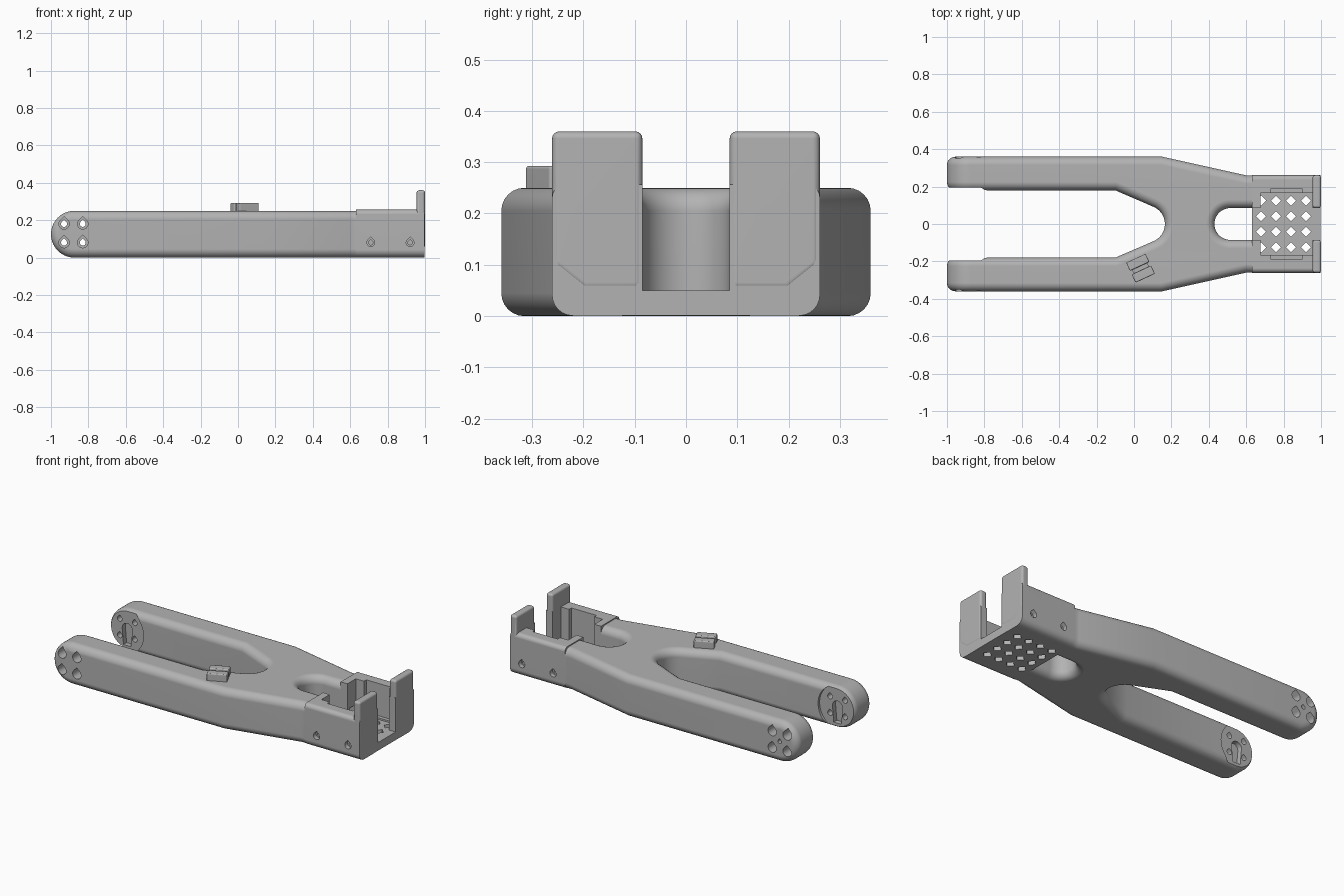
import bpy, bmesh, math
from mathutils import Matrix, Vector

old = bpy.data.objects.get("Cube")
if old:
    bpy.data.objects.remove(old, do_unlink=True)

grey = bpy.data.materials.new("plain grey")
grey.use_nodes = True
grey.diffuse_color = (0.45, 0.45, 0.45, 1)
grey.node_tree.nodes["Principled BSDF"].inputs["Base Color"].default_value = (0.45, 0.45, 0.45, 1)

PLACE = {"x": lambda a, b, t: (t, a, b),
         "y": lambda a, b, t: (a, t, b),
         "z": lambda a, b, t: (a, b, t)}


def prism(name, pts, axis, lo, hi):
    """Extrude a closed outline along one axis."""
    bm = bmesh.new()
    rings = [[bm.verts.new(PLACE[axis](a, b, t)) for a, b in pts] for t in (lo, hi)]
    n = len(pts)
    for ring in rings:
        bm.faces.new(ring)
    for i in range(n):
        j = (i + 1) % n
        bm.faces.new((rings[0][i], rings[0][j], rings[1][j], rings[1][i]))
    bmesh.ops.recalc_face_normals(bm, faces=bm.faces)
    mesh = bpy.data.meshes.new(name)
    bm.to_mesh(mesh)
    bm.free()
    mesh.materials.append(grey)
    ob = bpy.data.objects.new(name, mesh)
    bpy.context.collection.objects.link(ob)
    return ob


def rect(a0, a1, b0, b1):
    return [(a0, b0), (a1, b0), (a1, b1), (a0, b1)]


def arc(cx, cy, r, start, end, n):
    angles = [math.radians(start + (end - start) * i / n) for i in range(n + 1)]
    return [(cx + r * math.cos(t), cy + r * math.sin(t)) for t in angles]


def teardrop(x, z, r):
    return arc(x, z, r, 135, 405, 18) + [(x, z + r * 1.41)]


def apply(ob, mod):
    bpy.context.view_layer.objects.active = ob
    bpy.ops.object.modifier_apply(modifier=mod.name)


def bevel(ob, width, segments, angle=50):
    mod = ob.modifiers.new("round", "BEVEL")
    mod.width, mod.segments = width, segments
    mod.limit_method, mod.angle_limit = "ANGLE", math.radians(angle)
    mod.use_clamp_overlap = False
    apply(ob, mod)


def combine(ob, other, operation):
    mod = ob.modifiers.new("combine", "BOOLEAN")
    mod.operation, mod.object, mod.solver = operation, other, "EXACT"
    apply(ob, mod)
    bpy.data.objects.remove(other, do_unlink=True)


def cut(ob, pts, axis, lo, hi):
    combine(ob, prism("cutter", pts, axis, lo, hi), "DIFFERENCE")


# Forked body: plan outline crossed with a round-ended side outline
upper = [(1.2, 0.26), (0.6, 0.26), (0.15, 0.36), (-1.1, 0.36), (-1.1, 0.18), (-0.1, 0.18)]
lower = [(x, -y) for x, y in reversed(upper)]
crotch = arc(0.065, 0, 0.1, 65, -65, 18)
slot = [(1.2, -0.085)] + arc(0.515, 0, 0.085, 270, 90, 24) + [(1.2, 0.085)]
body = prism("forked_body", upper + crotch + lower + slot, "z", -0.1, 0.4)
side = arc(-0.875, 0.125, 0.125, 90, 270, 28) + [(1.3, 0), (1.3, 0.25)]
combine(body, prism("side_outline", side, "y", -0.6, 0.6), "INTERSECT")
bevel(body, 0.045, 6)

# Square end box with rounded long edges
R = 0.04
section = (arc(-0.221, R + 0.001, R, 180, 270, 6) + arc(0.221, R + 0.001, R, 270, 360, 6)
           + arc(0.236, 0.231, 0.025, 0, 90, 5) + arc(-0.236, 0.231, 0.025, 90, 180, 5))
combine(body, prism("end_box", section, "x", 0.63, 1.1), "UNION")
cut(body, rect(-0.5, 0.5, -0.2, 0.6), "x", 0.998, 1.4)

# Pocket, side grooves and front opening
cut(body, rect(0.675, 0.955, -0.165, 0.165), "z", 0.05, 0.6)
cut(body, rect(0.73, 0.9, -0.187, 0.187), "z", 0.06, 0.6)
cut(body, rect(0.6, 1.3, -0.085, 0.085), "z", 0.05, 0.6)

# Upright end posts
for s in (-1, 1):
    y0, y1 = sorted((s * 0.085, s * 0.261))
    profile = [(s * 0.085, 0.052), (s * 0.2, 0.052), (s * 0.261, 0.1), (s * 0.261, 0.36), (s * 0.085, 0.36)]
    post = prism("end_post", profile, "x", 0.955, 1.0)
    bevel(post, 0.014, 4)
    combine(body, post, "UNION")

# Floor vents
for i in range(4):
    for j in range(4):
        x, y, d = 0.68 + 0.08 * i, (j - 1.5) * 0.083, 0.027
        cut(body, [(x - d, y), (x, y - d), (x + d, y), (x, y + d)], "z", -0.1, 0.1)


# Leg-end discs, keyholes and bolt holes
def across(pts, s, near, far):
    lo, hi = sorted((s * near, s * far))
    cut(body, pts, "y", lo, hi)


for s in (-1, 1):
    across(arc(-0.9, 0.125, 0.14, 0, 350, 35), s, 0.1, 0.195)
    keyhole = arc(-0.88, 0.13, 0.034, 0, 180, 12) + [(-0.905, 0.03), (-0.855, 0.03)]
    across(keyhole, s, 0.19, 0.225)
    for x in (-0.93, -0.83):
        for z in (0.08, 0.18):
            across(teardrop(x, z, 0.016), s, 0.15, 0.4)
            across(teardrop(x, z, 0.028), s, 0.27, 0.4)
    for x in (0.71, 0.92):
        across(teardrop(x, 0.08, 0.021), s, 0.235, 0.3)
        across(teardrop(x, 0.08, 0.012), s, 0.21, 0.3)
across(teardrop(-0.88, 0.13, 0.012), 1, 0.3, 0.4)

# Cable clip on the near leg
clips = []
for name, x, y in (("clip_inner", 0.02, -0.205), ("clip_outer", 0.05, -0.268)):
    clip = prism(name, rect(-0.057, 0.057, -0.024, 0.024), "z", 0.235, 0.293)
    bevel(clip, 0.006, 3)
    clip.data.transform(Matrix.Translation(Vector((x, y, 0))) @ Matrix.Rotation(math.radians(25), 4, "Z"))
    clips.append(clip)
bridge = prism("clip_bridge", rect(-0.045, 0.045, -0.04, 0.04), "z", 0.235, 0.27)
bridge.data.transform(Matrix.Translation(Vector((0.035, -0.237, 0))) @ Matrix.Rotation(math.radians(25), 4, "Z"))

# Smooth rounded surfaces, crisp edges
bpy.ops.object.select_all(action="DESELECT")
for ob in [body, bridge] + clips:
    ob.select_set(True)
    bpy.context.view_layer.objects.active = ob
bpy.ops.object.shade_smooth_by_angle(angle=math.radians(30))
for ob in [body] + clips:
    mod = ob.modifiers.new("even_shading", "WEIGHTED_NORMAL")
    mod.keep_sharp = True
